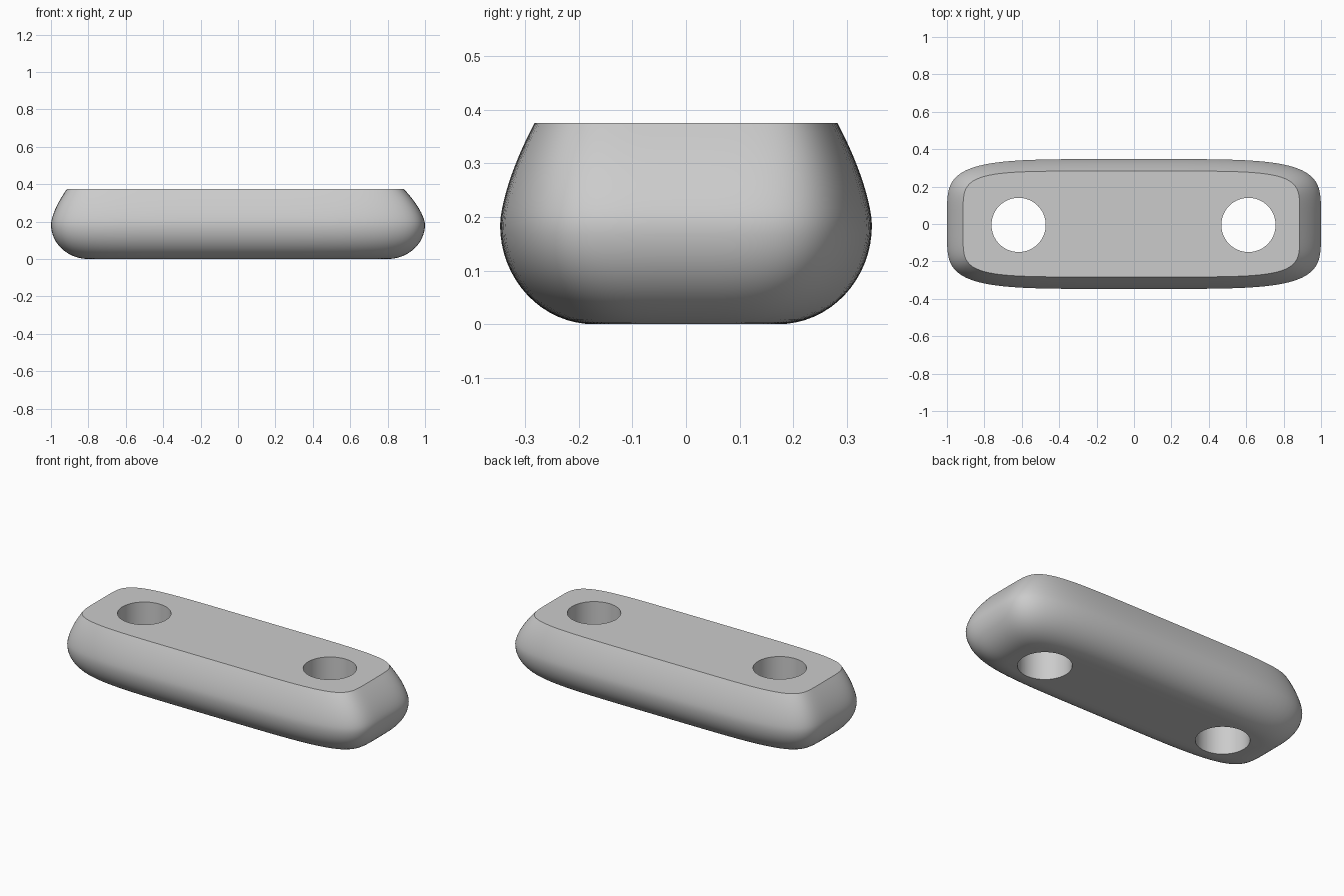
import bpy, bmesh, math

cube = bpy.data.objects.get("Cube")
if cube:
    bpy.data.objects.remove(cube, do_unlink=True)

SEGMENTS = 160
MID, TOP = 0.185, 0.375

grey = bpy.data.materials.new("plain grey")
grey.use_nodes = True
grey.diffuse_color = (0.6, 0.6, 0.6, 1)
grey.node_tree.nodes["Principled BSDF"].inputs["Base Color"].default_value = (0.6, 0.6, 0.6, 1)


def outline(bm, z, half_x, half_y, shift, power):
    """Ring of vertices on a rounded rectangle."""
    ring = []
    for i in range(SEGMENTS):
        a = 2 * math.pi * i / SEGMENTS
        c, s = math.cos(a), math.sin(a)
        r = (abs(c) ** power + abs(s) ** power) ** (-1 / power)
        ring.append(bm.verts.new((shift + half_x * r * c, half_y * r * s, z)))
    return ring


# Rounded bar: quarter-round lower half, tapering upper half cut flat on top
bm = bmesh.new()
rings = []
for k in range(17):
    a = math.pi / 2 * k / 16
    z = MID * (1 - math.cos(a))
    rings.append(outline(bm, z, 0.8 + 0.2 * math.sin(a), 0.172 + 0.175 * math.sin(a), 0, 4.8))
for k in range(1, 13):
    u = k / 12
    t = u ** 1.55
    rings.append(outline(bm, MID + (TOP - MID) * u, 1 - 0.1 * t, 0.347 - 0.064 * t,
                         -0.014 * t, 4.8 + t))
for low, high in zip(rings, rings[1:]):
    for i in range(SEGMENTS):
        j = (i + 1) % SEGMENTS
        bm.faces.new((low[i], low[j], high[j], high[i]))
bm.faces.new(rings[0][::-1])
bm.faces.new(rings[-1])
mesh = bpy.data.meshes.new("rounded_bar")
bm.to_mesh(mesh)
bm.free()
bar = bpy.data.objects.new("rounded_bar", mesh)
bpy.context.collection.objects.link(bar)
mesh.materials.append(grey)

# Two round holes through the bar
cutters = []
for name, x in (("left_hole_cutter", 0.612), ("right_hole_cutter", -0.617)):
    bpy.ops.mesh.primitive_cylinder_add(vertices=64, radius=0.145, depth=1,
                                        location=(x, -0.005, 0.2))
    cutter = bpy.context.object
    cutter.name = name
    cutter.hide_render = True
    cutter.data.materials.append(grey)
    cutters.append(cutter)
    cut = bar.modifiers.new(name, "BOOLEAN")
    cut.operation = "DIFFERENCE"
    cut.solver = "EXACT"
    cut.object = cutter

# Apply the cuts, remove the cutters, then smooth with sharp rims
bpy.ops.object.select_all(action="DESELECT")
bar.select_set(True)
bpy.context.view_layer.objects.active = bar
for cutter in cutters:
    bpy.ops.object.modifier_apply(modifier=cutter.name)
for cutter in cutters:
    bpy.data.objects.remove(cutter, do_unlink=True)
bpy.ops.object.shade_smooth_by_angle(angle=math.radians(35))
